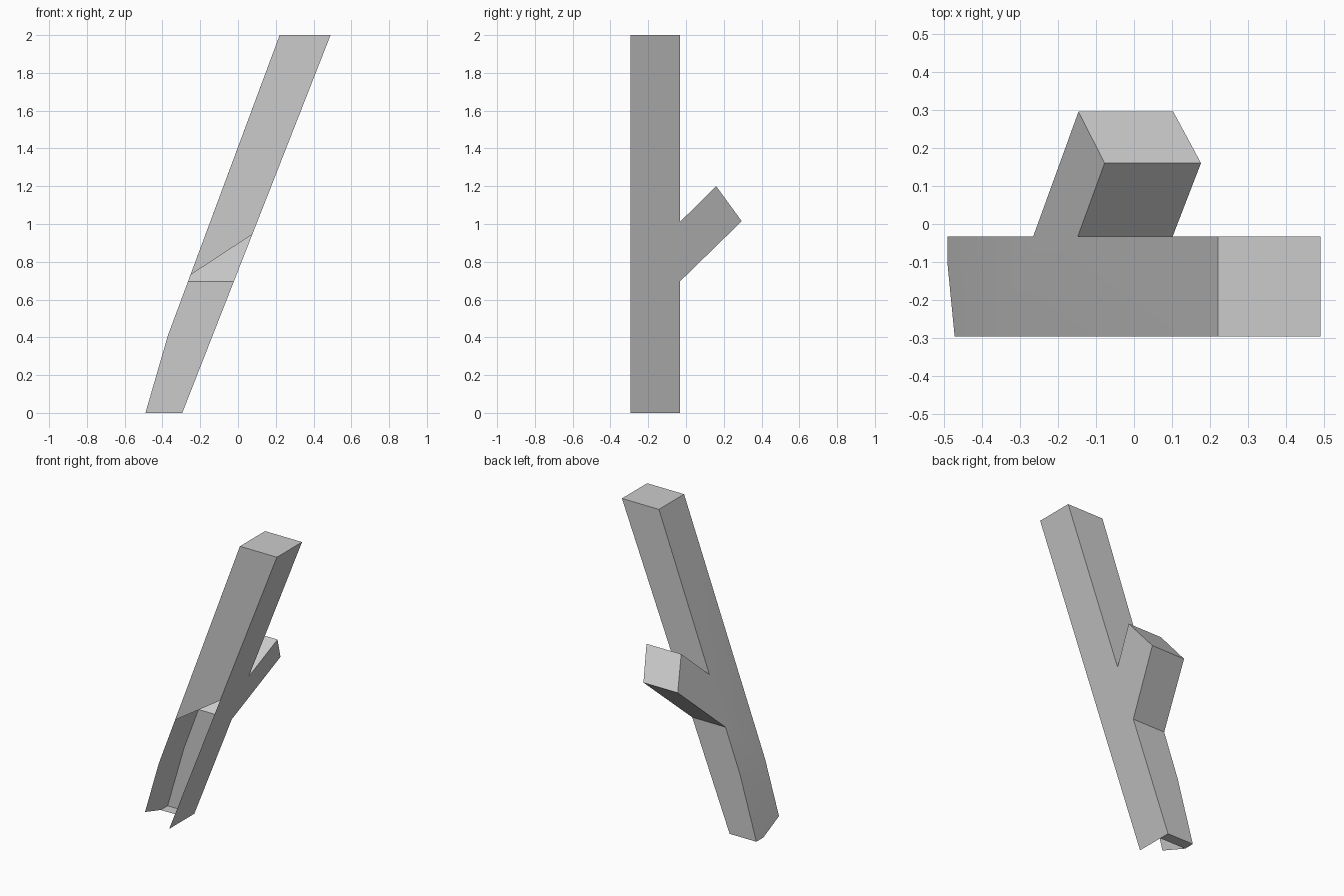
import bpy
import bmesh

if "Cube" in bpy.data.objects:
    bpy.data.objects.remove(bpy.data.objects["Cube"])

# Plain grey for the whole shell
grey = bpy.data.materials.new("light_grey")
grey.use_nodes = True
grey.diffuse_color = (0.6, 0.6, 0.6, 1)
grey.node_tree.nodes["Principled BSDF"].inputs["Base Color"].default_value = (0.6, 0.6, 0.6, 1)

FRONT, BACK, FLOOR_EDGE, BEND = -0.295, -0.033, -0.105, 0.41


def left_x(z):
    """Low-x side: steeper below the bend."""
    return -0.49 + 0.29 * z if z < BEND else -0.371 + 0.372 * (z - BEND)


def right_x(z):
    """High-x side: one straight slope."""
    return -0.295 + 0.3925 * z


def side_outline(front_foot, opening_top):
    """Side view (y, z) of the trunk with its branch to the rear."""
    return [(FRONT, front_foot), (FLOOR_EDGE, 0), (BACK, 0), (BACK, 0.695),
            (0.295, 1.015), (0.16, 1.2), (BACK, 1.01), (BACK, 2),
            (FRONT, 2), (FRONT, opening_top)]


bm = bmesh.new()
left = [bm.verts.new((0, y, z)) for y, z in side_outline(0.064, 0.73)]
right = [bm.verts.new((1, y, z)) for y, z in side_outline(0, 0.945)]

# Side walls
bm.faces.new(left[::-1])
bm.faces.new(right)

# Walls between the sides; the lower front stays open
for i in range(1, len(left) - 1):
    bm.faces.new((right[i + 1], right[i], left[i], left[i + 1]))

# Cut across at the bend, then lean the trunk
bmesh.ops.bisect_plane(bm, geom=bm.verts[:] + bm.edges[:] + bm.faces[:],
                       plane_co=(0, 0, BEND), plane_no=(0, 0, 1))
for v in bm.verts:
    v.co.x = right_x(v.co.z) if v.co.x > 0.5 else left_x(v.co.z)

mesh = bpy.data.meshes.new("forked_beam")
bm.to_mesh(mesh)
bm.free()
mesh.materials.append(grey)
beam = bpy.data.objects.new("forked_beam", mesh)
bpy.context.collection.objects.link(beam)

# Soft shading over the bend, sharp corners elsewhere
bpy.ops.object.select_all(action="DESELECT")
beam.select_set(True)
bpy.context.view_layer.objects.active = beam
bpy.ops.object.shade_smooth_by_angle(angle=0.5)
